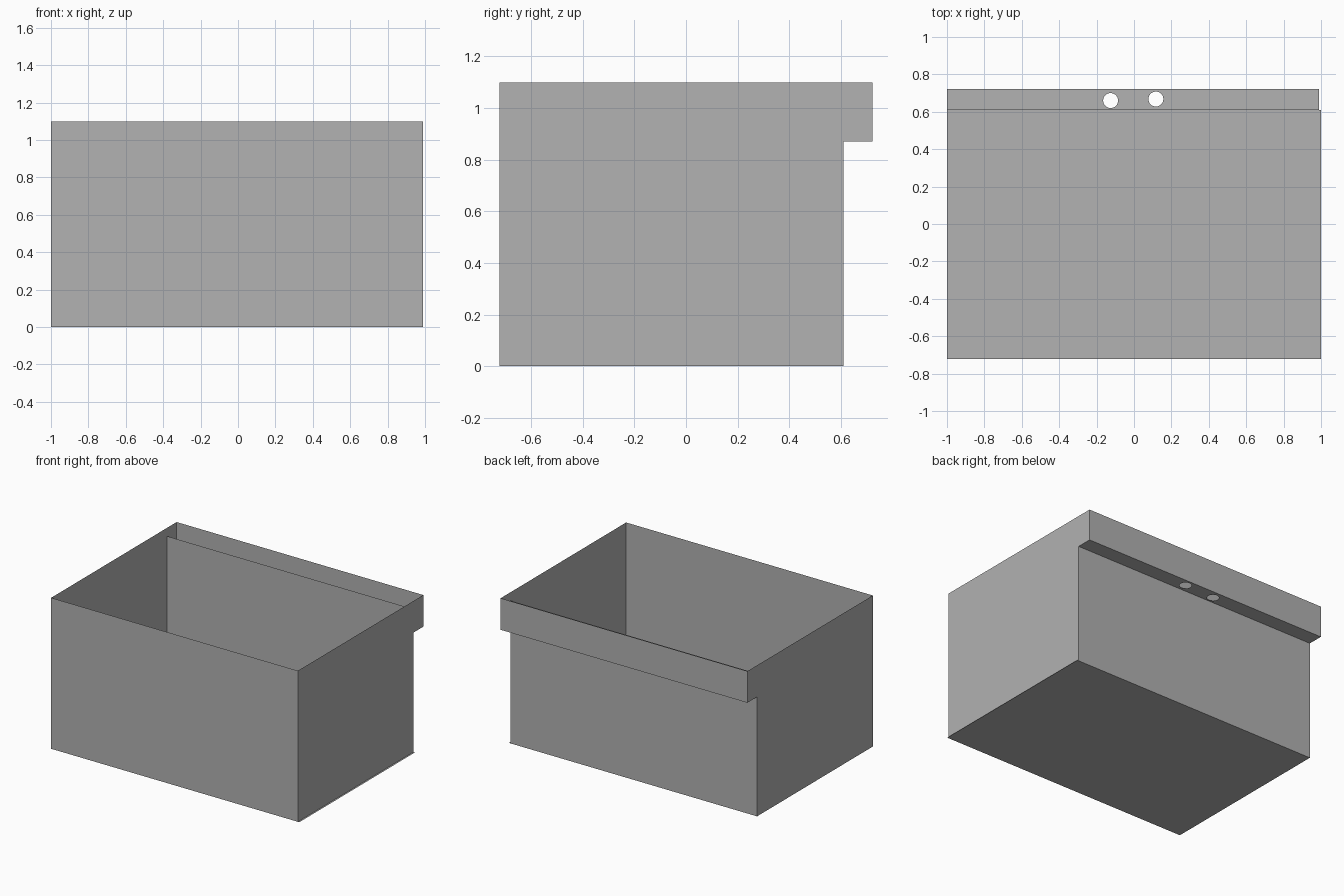
import bpy, bmesh, math

if "Cube" in bpy.data.objects:
    bpy.data.objects.remove(bpy.data.objects["Cube"])

LEFT, RIGHT = -1.0, 0.988        # side wall planes
FRONT, BACK, LEDGE = -0.722, 0.61, 0.722
TOP, STEP, INNER = 1.1, 0.87, 1.04

grey = bpy.data.materials.new("plain grey")
grey.diffuse_color = (0.445, 0.445, 0.445, 1)
grey.use_nodes = True
grey.node_tree.nodes["Principled BSDF"].inputs["Base Color"].default_value = grey.diffuse_color


def finish(name, bm):
    mesh = bpy.data.meshes.new(name)
    bm.to_mesh(mesh)
    bm.free()
    mesh.materials.append(grey)
    obj = bpy.data.objects.new(name, mesh)
    bpy.context.collection.objects.link(obj)
    return obj


def sheet(name, points):
    """One flat thin panel from its outline."""
    bm = bmesh.new()
    bm.faces.new([bm.verts.new(p) for p in points])
    return finish(name, bm)


def upright(name, y, z0, z1):
    """Panel across the full width, facing front or back."""
    return sheet(name, [(LEFT, y, z0), (RIGHT, y, z0), (RIGHT, y, z1), (LEFT, y, z1)])


# Floor, slightly wider than the walls on the right
sheet("floor", [(LEFT, BACK, 0), (1, BACK, 0), (1, FRONT, 0), (LEFT, FRONT, 0)])

# Cross walls: front, low inner back wall, outer wall of the rear ledge
upright("front_wall", FRONT, 0, TOP)
upright("back_wall", BACK, 0, INNER)
upright("ledge_wall", LEDGE, STEP, TOP)

# Side walls with the stepped profile of the rear ledge
profile = [(FRONT, 0), (BACK, 0), (BACK, STEP), (LEDGE, STEP), (LEDGE, TOP), (FRONT, TOP)]
sheet("right_wall", [(RIGHT, y, z) for y, z in profile])
sheet("left_wall", [(LEFT, y, z) for y, z in reversed(profile)])

# Ledge floor with two round holes
bm = bmesh.new()


def loop(points):
    verts = [bm.verts.new((x, y, STEP)) for x, y in points]
    for a, b in zip(verts, verts[1:] + verts[:1]):
        bm.edges.new((a, b))


loop([(LEFT, BACK), (RIGHT, BACK), (RIGHT, LEDGE), (LEFT, LEDGE)])
for cx, cy in ((-0.125, 0.66), (0.117, 0.668)):
    loop([(cx + 0.04 * math.cos(i * math.tau / 32), cy + 0.04 * math.sin(i * math.tau / 32))
          for i in range(32)])
bmesh.ops.triangle_fill(bm, edges=bm.edges[:], use_beauty=True, normal=(0, 0, -1))
finish("ledge_floor", bm)
